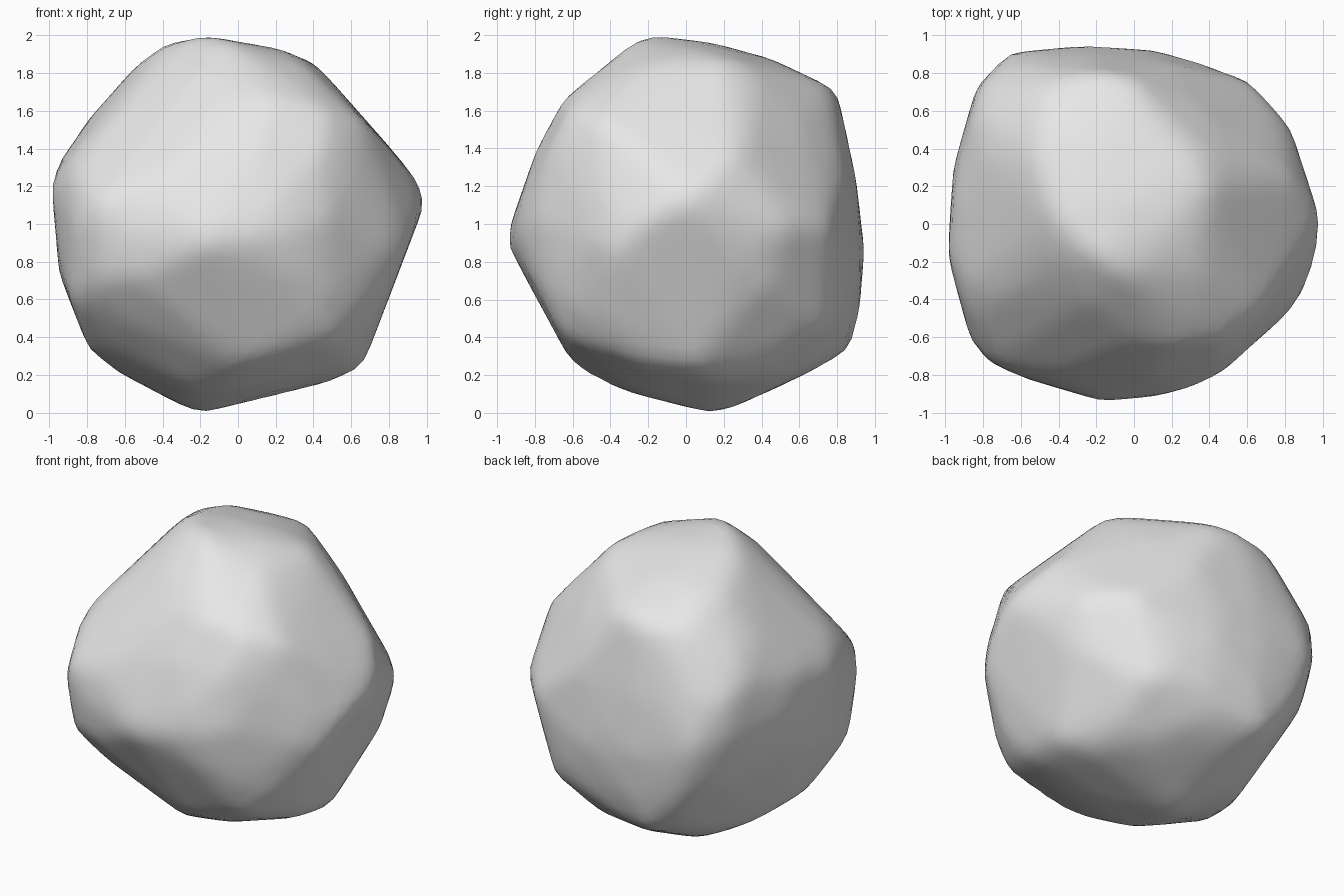
import bpy
import bmesh
from math import radians, sin, cos
from mathutils import Vector
from mathutils.bvhtree import BVHTree

old = bpy.data.objects.get("Cube")
if old:
    bpy.data.objects.remove(old, do_unlink=True)

planes = []    # (normal, distance) of every cutting plane
rim = []       # (point on the profile, direction of the cut)


def carve(azimuth, elevation, profile):
    """Cut the stone straight through with a convex outline."""
    az, el = radians(azimuth), radians(elevation)
    through = Vector((cos(az) * cos(el), sin(az) * cos(el), sin(el)))
    right = Vector((-sin(az), cos(az), 0))
    up = through.cross(right)
    corners = [right * a + up * b for a, b in profile]
    for here, after in zip(corners, corners[1:] + corners[:1]):
        normal = through.cross(after - here).normalized()
        # keep the normal pointing away from the centre
        if normal.dot(here) < 0:
            normal.negate()
        planes.append((normal, normal.dot(here)))
        rim.append((here, through))


# Outlines of the stone about its centre: three square on, three slanted
carve(-90, 0, [(-.18, 1), (.22, .93), (.41, .86), (.99, .21), (.985, .09),
               (.66, -.76), (.48, -.84), (-.18, -1), (-.27, -.98),
               (-.63, -.79), (-.8, -.66), (-.95, -.26), (-.99, .2),
               (-.96, .31), (-.79, .56), (-.54, .84), (-.38, .96)])
carve(0, 0, [(-.18, 1), (.14, .96), (.44, .88), (.8, .71), (.9, .25),
             (.945, -.14), (.92, -.45), (.87, -.67), (.68, -.79), (.22, -.985),
             (.12, -1), (-.27, -.9), (-.42, -.85), (-.6, -.75), (-.94, -.12),
             (-.95, -.03), (-.79, .4), (-.65, .66), (-.27, .97)])
carve(-90, 90, [(-.27, .95), (.12, .92), (.33, .86), (.63, .75), (.83, .52),
                (.985, .03), (.98, -.18), (.89, -.37), (.81, -.48),
                (.47, -.785), (.3, -.87), (.13, -.915), (-.17, -.94),
                (-.58, -.82), (-.77, -.735), (-.87, -.62), (-.99, -.17),
                (-.96, .3), (-.845, .73), (-.66, .91)])
carve(-55, 26, [(-.06, 1.045), (.32, .965), (.43, .92), (.64, .62),
                (.945, .09), (.98, -.04), (.88, -.34), (.57, -.835),
                (.34, -.91), (-.04, -.93), (-.34, -.885), (-.82, -.53),
                (-1.01, -.35), (-1.065, -.02), (-.98, .3), (-.89, .445),
                (-.36, .94), (-.24, 1.015)])
carve(125, 26, [(.21, .96), (.435, .81), (1.055, .185), (1.067, -.01),
                (1, -.415), (.765, -.725), (.38, -.955), (.085, -1.027),
                (-.25, -.985), (-.53, -.865), (-.81, -.635), (-.98, 0),
                (-.83, .445), (-.42, .835), (-.145, .935)])
carve(55, -26, [(-.11, .96), (.42, .935), (.665, .86), (.81, .76),
                (.94, .565), (1.085, .33), (1.105, .12), (1.02, -.215),
                (.635, -.8), (.49, -.89), (.04, -.965), (-.27, -.91),
                (-.41, -.86), (-.76, -.645), (-.845, -.465), (-.945, -.06),
                (-.925, .125), (-.81, .49), (-.23, .935)])


def reach(ray):
    """Distance from the centre to the nearest cutting plane."""
    return min(d / n.dot(ray) for n, d in planes if n.dot(ray) > .01)


def settle(point, through):
    """Move a rim point to the middle of the material along its cut."""
    near, far = -2.0, 2.0
    for normal, distance in planes:
        slope = normal.dot(through)
        if abs(slope) > .01:
            t = (distance - normal.dot(point)) / slope
            if slope > 0:
                far = min(far, t)
            else:
                near = max(near, t)
    spot = point + through * (near + far) / 2
    ray = spot.normalized()
    return ray * min(spot.length, reach(ray))


def tight_skin(points):
    """Stretch a convex skin over points; return its distance along a ray."""
    skin = bmesh.new()
    for point in points:
        skin.verts.new(point)
    bmesh.ops.convex_hull(skin, input=skin.verts)
    tree = BVHTree.FromBMesh(skin)
    skin.free()
    return lambda ray: tree.ray_cast(Vector(), ray)[3] or reach(ray)


def ball(detail):
    result = bmesh.new()
    bmesh.ops.create_icosphere(result, subdivisions=detail, radius=1)
    return result


# Corners of the stone, then fullness halfway out to the cutting planes
corners = [settle(point, through) for point, through in rim]
core = tight_skin(corners)
filler = ball(4)
fullness = []
for vert in filler.verts:
    ray = vert.co.normalized()
    fullness.append(ray * (core(ray) + reach(ray)) / 2)
filler.free()
surface = tight_skin(corners + fullness)

# Stone: a fine ball fitted to that surface, slightly softened
stone = ball(5)
for vert in stone.verts:
    ray = vert.co.normalized()
    vert.co = ray * surface(ray)
bmesh.ops.smooth_vert(stone, verts=stone.verts, factor=.4,
                      use_axis_x=True, use_axis_y=True, use_axis_z=True)
bmesh.ops.translate(stone, verts=stone.verts, vec=(0, 0, 1))
for face in stone.faces:
    face.smooth = True

mesh = bpy.data.meshes.new("boulder")
stone.to_mesh(mesh)
stone.free()
boulder = bpy.data.objects.new("boulder", mesh)
bpy.context.collection.objects.link(boulder)

# Plain grey stone
grey = bpy.data.materials.new("stone_grey")
grey.use_nodes = True
colour = (.8, .8, .8, 1)
grey.diffuse_color = colour
grey.node_tree.nodes["Principled BSDF"].inputs["Base Color"].default_value = colour
mesh.materials.append(grey)
